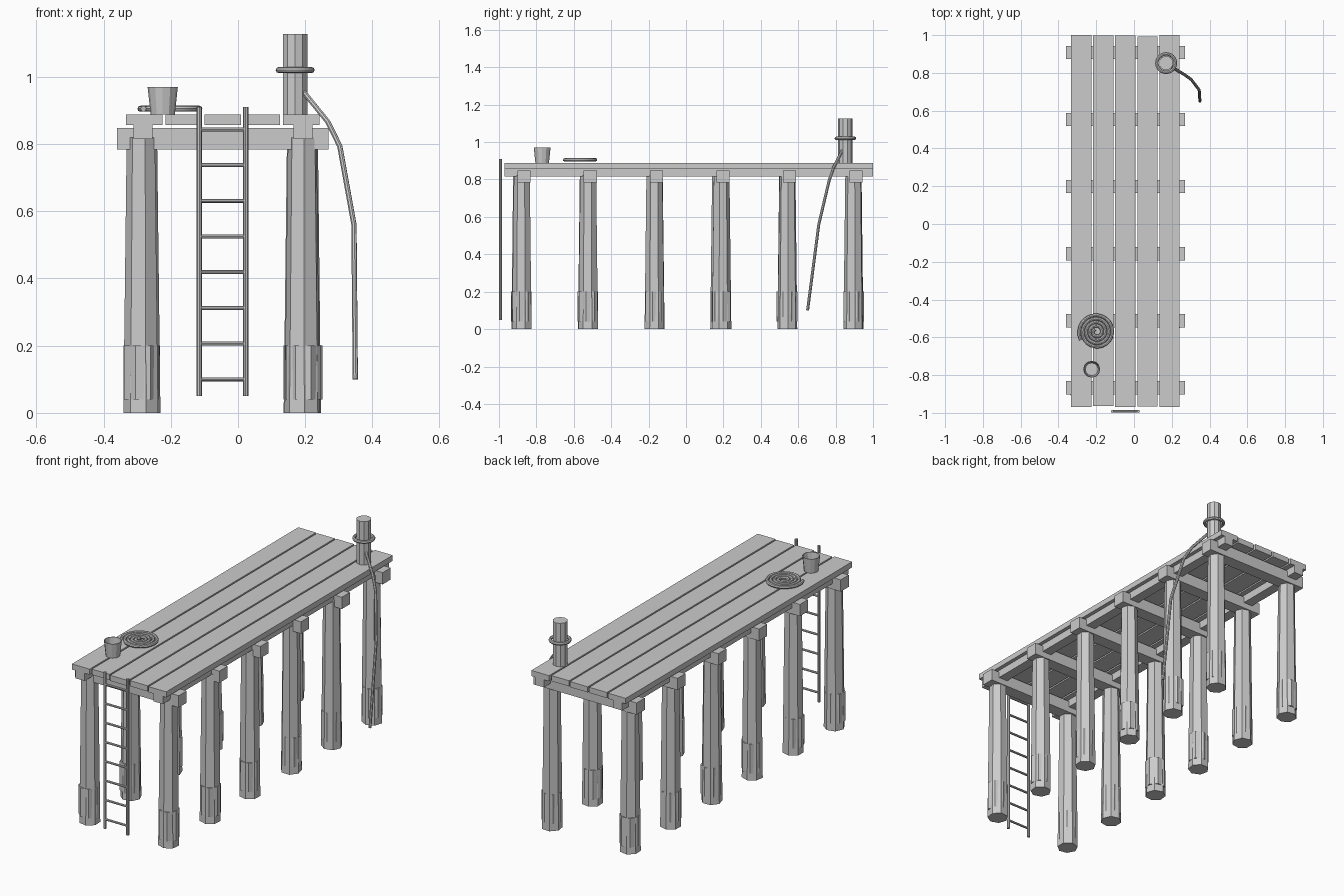
import bpy, bmesh, math, random
from mathutils import Vector

if "Cube" in bpy.data.objects:
    bpy.data.objects.remove(bpy.data.objects["Cube"])

random.seed(4)
grey = bpy.data.materials.new("weathered_grey")
grey.diffuse_color = (0.6, 0.6, 0.6, 1)
grey.use_nodes = True
grey.node_tree.nodes["Principled BSDF"].inputs["Base Color"].default_value = grey.diffuse_color


def finish(ob, name):
    ob.name = name
    ob.data.materials.clear()
    ob.data.materials.append(grey)
    return ob


def box(name, x0, x1, y0, y1, z0, z1):
    bpy.ops.mesh.primitive_cube_add(size=1, location=((x0 + x1) / 2, (y0 + y1) / 2, (z0 + z1) / 2))
    ob = bpy.context.object
    ob.scale = (x1 - x0, y1 - y0, z1 - z0)
    return finish(ob, name)


def prism(name, x, y, z0, z1, r0, r1, sides, turn=0.0):
    bpy.ops.mesh.primitive_cone_add(vertices=sides, radius1=r0, radius2=r1, depth=z1 - z0,
                                    location=(x, y, (z0 + z1) / 2), rotation=(0, 0, turn))
    return finish(bpy.context.object, name)


def tube(name, points, radius):
    cu = bpy.data.curves.new(name, 'CURVE')
    cu.dimensions = '3D'
    cu.bevel_depth = radius
    cu.bevel_resolution = 2
    cu.use_fill_caps = True
    sp = cu.splines.new('POLY')
    sp.points.add(len(points) - 1)
    for p, co in zip(sp.points, points):
        p.co = (*co, 1)
    ob = bpy.data.objects.new(name, cu)
    bpy.context.collection.objects.link(ob)
    bpy.ops.object.select_all(action='DESELECT')
    ob.select_set(True)
    bpy.context.view_layer.objects.active = ob
    bpy.ops.object.convert(target='MESH')
    ob = finish(bpy.context.object, name)
    bpy.ops.object.shade_smooth_by_angle()
    return ob


# Deck planks
for i, (y0, y1) in enumerate([(-0.97, 1.0), (-0.963, 0.997), (-0.97, 0.997), (-0.965, 0.992), (-0.97, 1.0)]):
    x = -0.279 + i * 0.1168
    box("deck_plank", x - 0.054, x + 0.054, y0, y1, 0.857, 0.888)

# Long stringers under the outer planks
for x in (-0.283, 0.193):
    box("stringer", x - 0.028, x + 0.028, -0.97, 1.0, 0.815, 0.858)

# Cross beams, piles and their foot sleeves
for i in range(6):
    y = -0.867 + i * 0.355
    box("cross_beam", -0.36, 0.27, y - 0.035, y + 0.035, 0.783, 0.848)
    for x in (-0.285, 0.193):
        px = x + random.uniform(-0.004, 0.004)
        py = y - 0.012 + random.uniform(-0.003, 0.003)
        turn = random.uniform(0, math.tau)
        prism("pile", px, py, 0, 0.82, 0.054, 0.044, 7, turn)
        prism("pile_sleeve", px + random.uniform(-0.004, 0.004), py + random.uniform(-0.004, 0.004),
              0.04, 0.2, 0.053, 0.053, 7, turn + 0.35)

# Ladder
for x in (-0.115, 0.023):
    tube("ladder_rail", [(x, -0.992, 0.05), (x, -0.992, 0.91)], 0.008)
for i in range(8):
    z = 0.1 + i * 0.1062
    tube("ladder_rung", [(-0.115, -0.992, z), (0.023, -0.992, z)], 0.006)

# Mooring post with its ring
prism("mooring_post", 0.17, 0.852, 0.87, 1.127, 0.038, 0.038, 10)
bpy.ops.mesh.primitive_torus_add(major_radius=0.049, minor_radius=0.009, major_segments=24,
                                 minor_segments=8, location=(0.17, 0.852, 1.02))
finish(bpy.context.object, "post_ring")
bpy.ops.object.shade_smooth_by_angle()

# Rope hanging from the post
tube("hanging_rope", [(0.195, 0.835, 0.955), (0.268, 0.79, 0.865), (0.303, 0.765, 0.793),
                      (0.345, 0.71, 0.56), (0.349, 0.65, 0.10)], 0.008)

# Coiled rope lying on the deck
coil = []
for i in range(101):
    t = i / 100
    a = math.radians(208) - t * 4.25 * math.tau
    r = 0.094 - 0.078 * t
    coil.append((-0.198 + r * math.cos(a), -0.571 + r * math.sin(a), 0.905))
tube("coiled_rope", coil, 0.009)

# Open bucket: cone with the top inset and pushed down
bucket = prism("bucket", -0.224, -0.769, 0.888, 0.97, 0.036, 0.045, 12)
bm = bmesh.new()
bm.from_mesh(bucket.data)
top = max(bm.faces, key=lambda f: f.calc_center_median().z)
bmesh.ops.inset_region(bm, faces=[top], thickness=0.003)
hole = bmesh.ops.extrude_face_region(bm, geom=[top])
low = [v for v in hole["geom"] if isinstance(v, bmesh.types.BMVert)]
bmesh.ops.delete(bm, geom=[top], context='FACES_ONLY')
for v in low:
    v.co = Vector((v.co.x * 0.8, v.co.y * 0.8, v.co.z - 0.077))
bmesh.ops.recalc_face_normals(bm, faces=bm.faces)
bm.to_mesh(bucket.data)
bm.free()
